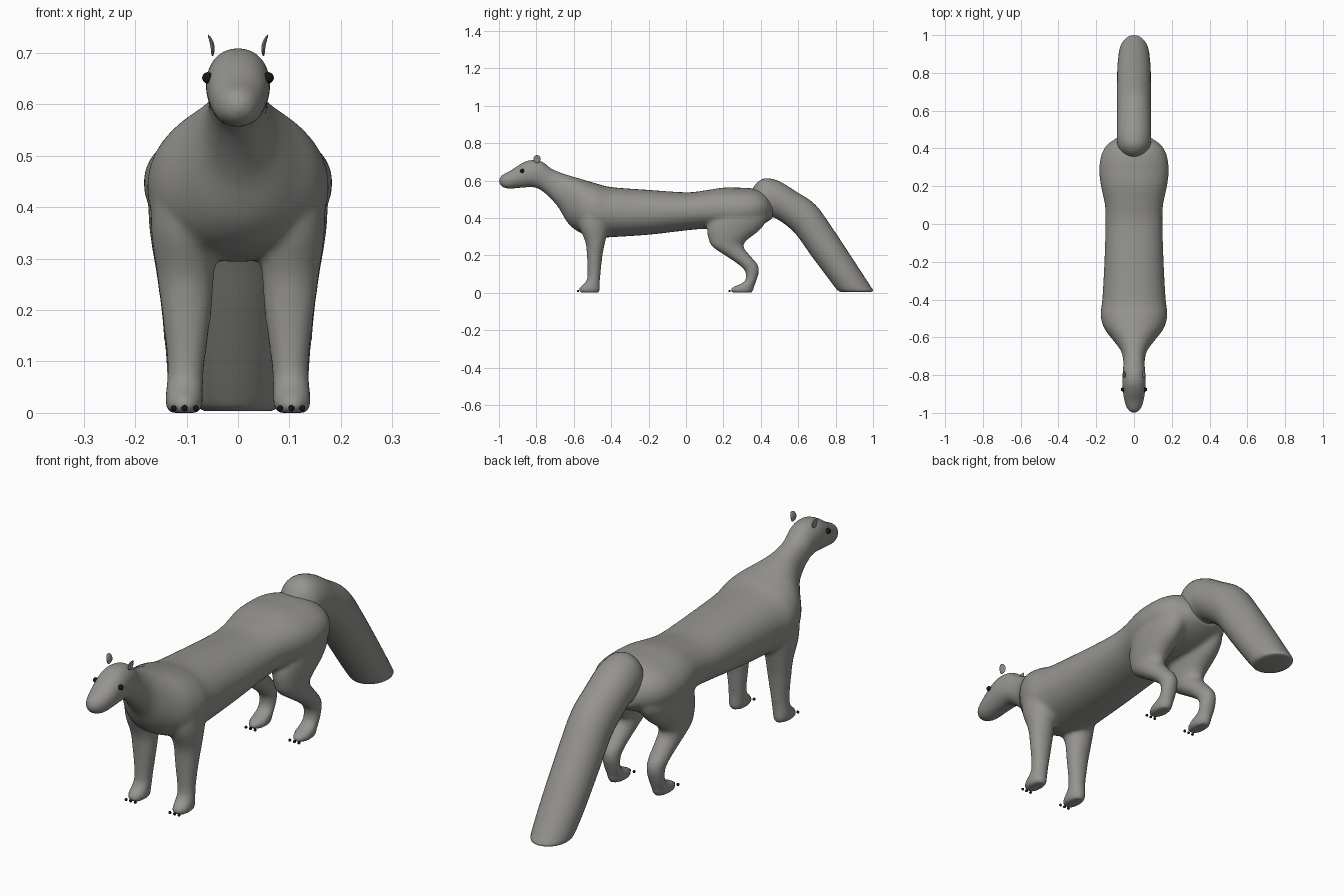
import bpy, bmesh, math
from mathutils import Vector, Matrix

if "Cube" in bpy.data.objects:
    bpy.data.objects.remove(bpy.data.objects["Cube"])


def material(name, rgb):
    m = bpy.data.materials.new(name)
    m.diffuse_color = (*rgb, 1)
    m.use_nodes = True
    m.node_tree.nodes["Principled BSDF"].inputs["Base Color"].default_value = m.diffuse_color
    return m


FUR = material("grey fur", (0.30, 0.295, 0.275))
BLACK = material("black", (0.008, 0.008, 0.008))


def spline(a, b, c, d, t):
    return [0.5 * (2 * q + (r - p) * t + (2 * p - 5 * q + 4 * r - s) * t * t
                   + (3 * q - p - 3 * r + s) * t ** 3) for p, q, r, s in zip(a, b, c, d)]


def loft(bm, sections, power=2.0, steps=4, seg=32):
    """Sections: y, z of one edge; y, z of opposite edge; x centre; x half width."""
    n = len(sections)
    rows = []
    for i in range(n - 1):
        p = [sections[max(0, min(n - 1, i + k))] for k in (-1, 0, 1, 2)]
        rows += [spline(*p, s / steps) for s in range(steps)]
    rows.append(sections[-1])
    rings = []
    for y1, z1, y2, z2, xc, rx in rows:
        ring = []
        for k in range(seg):
            a = 2 * math.pi * k / seg
            c, s = [math.copysign(abs(v) ** (2 / power), v) for v in (math.cos(a), math.sin(a))]
            ring.append(bm.verts.new((xc + rx * c, (y1 + y2) / 2 + s * (y1 - y2) / 2,
                                      (z1 + z2) / 2 + s * (z1 - z2) / 2)))
        rings.append(ring)
    faces = [bm.faces.new(rings[0]), bm.faces.new(rings[-1][::-1])]
    for a, b in zip(rings, rings[1:]):
        for k in range(seg):
            j = (k + 1) % seg
            faces.append(bm.faces.new((a[k], b[k], b[j], a[j])))
    bmesh.ops.recalc_face_normals(bm, faces=faces)


def finish(name, bm, mat, angle=180):
    me = bpy.data.meshes.new(name)
    bm.to_mesh(me)
    bm.free()
    ob = bpy.data.objects.new(name, me)
    bpy.context.collection.objects.link(ob)
    me.materials.append(mat)
    bpy.ops.object.select_all(action='DESELECT')
    ob.select_set(True)
    bpy.context.view_layer.objects.active = ob
    bpy.ops.object.shade_smooth_by_angle(angle=math.radians(angle))
    return ob


# head, neck and trunk: front to back, upper edge / lower edge / half width
TRUNK = [
    (-.999, .61, -.999, .585, .012), (-.983, .63, -.983, .566, .033),
    (-.94, .652, -.945, .556, .05), (-.88, .692, -.88, .561, .06),
    (-.83, .71, -.82, .564, .063), (-.77, .702, -.78, .551, .059),
    (-.72, .664, -.73, .51, .057), (-.66, .639, -.68, .452, .07),
    (-.60, .62, -.63, .37, .11), (-.54, .602, -.565, .32, .158),
    (-.48, .585, -.48, .295, .177), (-.40, .565, -.40, .297, .168),
    (-.20, .55, -.20, .31, .157), (0, .537, 0, .333, .151),
    (.10, .547, .10, .341, .154), (.20, .562, .20, .335, .175),
    (.28, .562, .28, .332, .184), (.36, .557, .36, .345, .175),
    (.42, .535, .42, .37, .142), (.46, .49, .465, .40, .08),
]
# legs, top to bottom: z, front y, back y, centre x, half width
FRONT_LEG = [
    (.42, -.58, -.41, .10, .070), (.35, -.57, -.415, .103, .066),
    (.27, -.538, -.432, .102, .056), (.20, -.53, -.446, .10, .049),
    (.10, -.527, -.457, .101, .037), (.06, -.535, -.46, .103, .036),
    (.03, -.567, -.459, .105, .037), (.012, -.576, -.459, .105, .036),
    (.0, -.565, -.465, .105, .030),
]
HIND_LEG = [
    (.46, .17, .43, .09, .070), (.40, .13, .435, .098, .076),
    (.34, .112, .40, .102, .068), (.28, .122, .325, .104, .056),
    (.245, .142, .308, .105, .050), (.20, .208, .342, .105, .045),
    (.15, .282, .384, .105, .040), (.11, .318, .39, .105, .036),
    (.06, .312, .375, .105, .034), (.03, .25, .364, .105, .036),
    (.012, .236, .36, .105, .036), (.0, .25, .352, .105, .030),
]

# body with legs, fused into one smooth skin
bm = bmesh.new()
loft(bm, [(a, b, c, d, 0, w) for a, b, c, d, w in TRUNK], 2.15)
for leg in (FRONT_LEG, HIND_LEG):
    for side in (-1, 1):
        loft(bm, [(f, z, b, z, side * x, w) for z, f, b, x, w in leg])
body = finish("body", bm, FUR)
remesh = body.modifiers.new("fuse", 'REMESH')
remesh.mode = 'VOXEL'
remesh.voxel_size = 0.009
remesh.use_smooth_shade = True
smooth = body.modifiers.new("soften", 'SMOOTH')
smooth.factor = 0.5
smooth.iterations = 8

# thick tail, cut flat at the ground
bm = bmesh.new()
loft(bm, [
    (.355, .555, .40, .42, 0, .06), (.385, .593, .425, .40, 0, .083),
    (.43, .612, .45, .40, 0, .09), (.50, .595, .475, .40, 0, .091),
    (.59, .54, .53, .365, 0, .09), (.69, .472, .59, .31, 0, .09),
    (.78, .35, .665, .205, 0, .09), (.90, .168, .752, .088, 0, .088),
    (.98, .045, .80, .025, 0, .082), (1.0, .012, .815, .010, 0, .076),
    (.985, .004, .83, .004, 0, .066),
])
finish("tail", bm, FUR, 60)

# thin leaf-shaped ears, tips curving outward
for side, label in ((-1, "left"), (1, "right")):
    bm = bmesh.new()
    bmesh.ops.create_uvsphere(bm, u_segments=20, v_segments=14, radius=1)
    for v in bm.verts:
        x, y, z = v.co
        bend = .050 + .004 * z + .004 * z * z
        v.co = (side * (bend + .004 * x), -.797 + .019 * y, .715 + .021 * z)
    bmesh.ops.recalc_face_normals(bm, faces=bm.faces)
    finish(label + "_ear", bm, FUR)


def beads(name, points, radius):
    bm = bmesh.new()
    for p in points:
        bmesh.ops.create_uvsphere(bm, u_segments=14, v_segments=10, radius=radius,
                                  matrix=Matrix.Translation(Vector(p)))
    finish(name, bm, BLACK)


# eyes and claws
beads("eyes", [(s * .059, -.876, .652) for s in (-1, 1)], .011)
for name, y in (("front_claws", -.577), ("hind_claws", .233)):
    beads(name, [(s * x, y, .009) for s in (-1, 1) for x in (.082, .104, .125)], .006)
